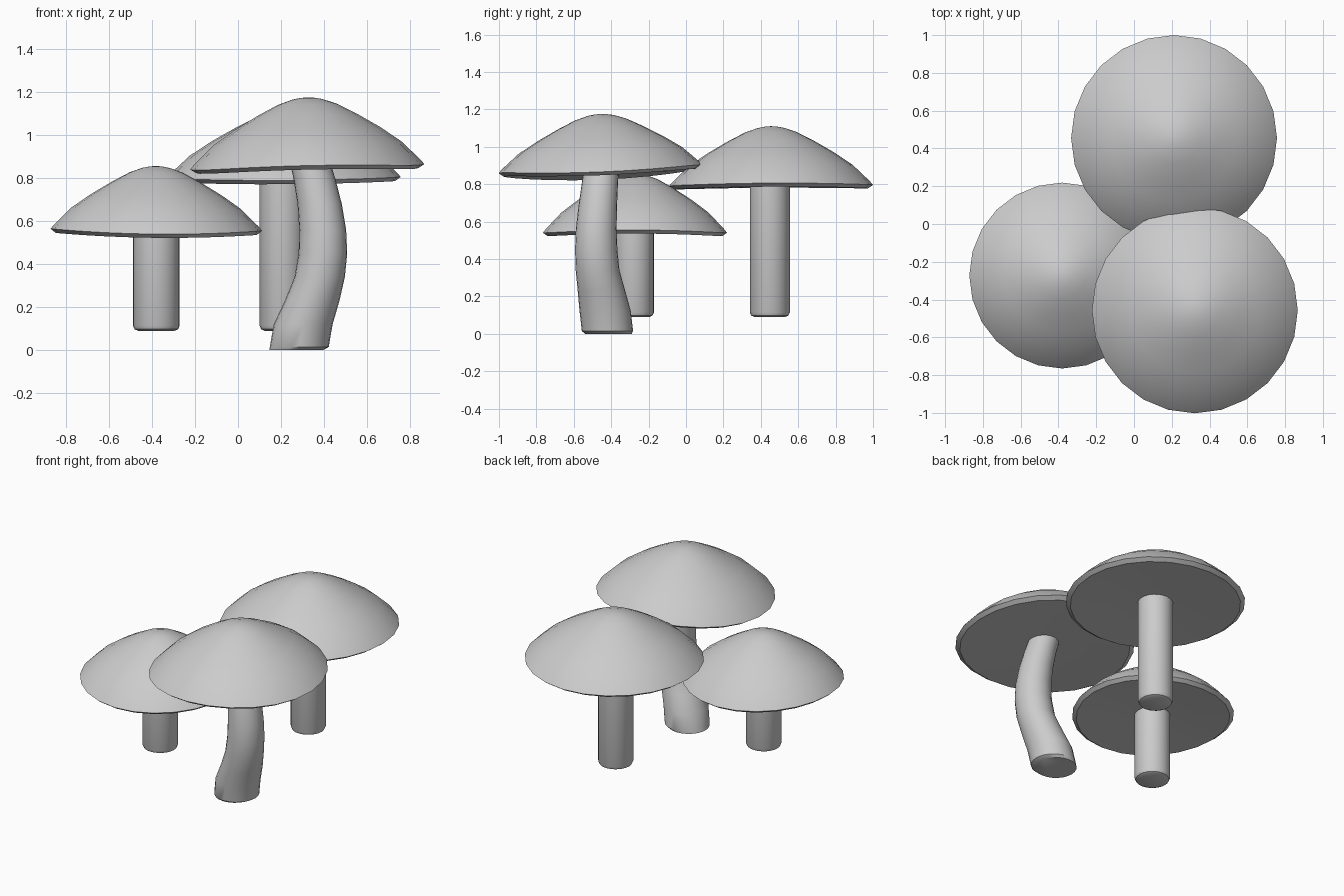
import bpy, bmesh
from math import sin, cos, pi

if "Cube" in bpy.data.objects:
    bpy.data.objects.remove(bpy.data.objects["Cube"])


def finish(name, rings, tops=()):
    """Skin a stack of vertex rings; first and last rings are capped or end in a point."""
    bm = bmesh.new()
    loops = [[bm.verts.new(p) for p in ring] for ring in rings]
    for a, b in zip(loops, loops[1:]):
        n = max(len(a), len(b))
        for i in range(n):
            j = (i + 1) % n
            if len(a) == 1:
                bm.faces.new((a[0], b[j], b[i]))
            elif len(b) == 1:
                bm.faces.new((a[i], a[j], b[0]))
            else:
                bm.faces.new((a[i], a[j], b[j], b[i]))
    for loop in (loops[0], loops[-1]):
        if len(loop) > 1:
            bm.faces.new(loop)
    bmesh.ops.recalc_face_normals(bm, faces=bm.faces)
    mesh = bpy.data.meshes.new(name)
    bm.to_mesh(mesh)
    bm.free()
    obj = bpy.data.objects.new(name, mesh)
    bpy.context.collection.objects.link(obj)
    bpy.ops.object.select_all(action='DESELECT')
    obj.select_set(True)
    bpy.context.view_layer.objects.active = obj
    bpy.ops.object.shade_smooth_by_angle(angle=0.6)
    return obj


# Cap profile: fraction of radius, fraction of height from rim (0) to apex (1)
CAP = [(0, 0.0), (0.5, -0.03), (0.95, -0.06), (1.0, 0.0), (0.965, 0.07), (0.8, 0.34),
       (0.62, 0.55), (0.42, 0.75), (0.25, 0.90), (0.13, 0.97), (0.06, 0.992), (0, 1.0)]


def cap(name, x, y, rim, apex, radius, tilt_x=0, tilt_y=0, wave=0, n=24):
    rings = []
    for f, h in CAP:
        ring = []
        for i in range(n if f else 1):
            a = 2 * pi * i / n
            z = rim + h * (apex - rim)
            z += f * (tilt_x * cos(a) + tilt_y * sin(a)) + f * f * wave * cos(2 * a)
            ring.append((x + radius * f * cos(a), y + radius * f * sin(a), z))
        rings.append(ring)
    return finish(name, rings)


def stem(name, sections, n=24):
    """Sections are (x, y, z, radius)."""
    return finish(name, [[(x + r * cos(2 * pi * i / n), y + r * sin(2 * pi * i / n), z)
                          for i in range(n)] for x, y, z, r in sections])


def straight_stem(name, x, y, z0, z1, r):
    b = 0.025
    return stem(name, [(x, y, z0, r - b), (x, y, z0 + 0.3 * b, r - 0.3 * b),
                       (x, y, z0 + b, r), (x, y, z1, r)])


# Left mushroom
cap("left_cap", -0.38, -0.273, 0.55, 0.857, 0.492, -0.005, 0, 0.01)
straight_stem("left_stem", -0.38, -0.28, 0.09, 0.6, 0.109)

# Back mushroom
cap("back_cap", 0.212, 0.455, 0.798, 1.11, 0.545, 0.003, 0.003, 0.005)
straight_stem("back_stem", 0.207, 0.448, 0.09, 0.85, 0.107)

# Front mushroom with a bent stem and a tilted cap
cap("front_cap", 0.322, -0.457, 0.867, 1.176, 0.545, 0.0125, 0.022, -0.014)
stem("front_stem", [(0.27, -0.415, 0.0, 0.125), (0.285, -0.42, 0.015, 0.137),
                    (0.303, -0.432, 0.12, 0.137), (0.345, -0.452, 0.23, 0.127),
                    (0.38, -0.473, 0.34, 0.117), (0.395, -0.48, 0.45, 0.113),
                    (0.394, -0.48, 0.56, 0.109), (0.38, -0.472, 0.68, 0.103),
                    (0.355, -0.461, 0.8, 0.097), (0.325, -0.45, 0.91, 0.092)])
